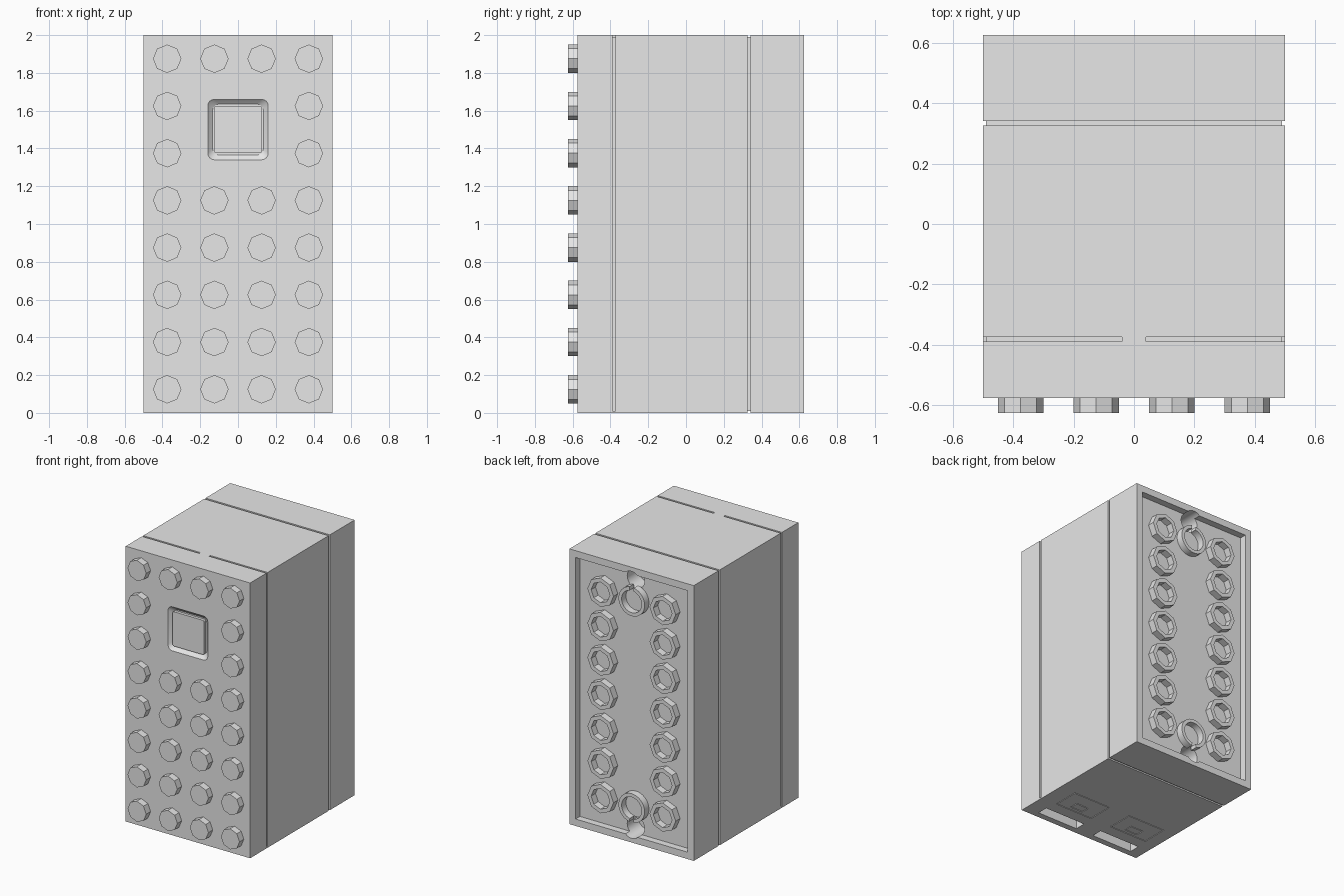
import bpy, bmesh
from math import cos, sin, pi
from mathutils import Matrix, Vector

if "Cube" in bpy.data.objects:
    bpy.data.objects.remove(bpy.data.objects["Cube"])

grey = bpy.data.materials.new("light_grey")
grey.use_nodes = True
grey.diffuse_color = (0.8, 0.8, 0.8, 1)
grey.node_tree.nodes["Principled BSDF"].inputs["Base Color"].default_value = (0.8, 0.8, 0.8, 1)

FRONT, BACK, FLOOR = -0.575, 0.625, 0.575


def finish(name, bm):
    bmesh.ops.recalc_face_normals(bm, faces=bm.faces)
    mesh = bpy.data.meshes.new(name)
    bm.to_mesh(mesh)
    bm.free()
    mesh.materials.append(grey)
    obj = bpy.data.objects.new(name, mesh)
    bpy.context.collection.objects.link(obj)
    return obj


def box(name, x, y, z):
    """Box from (low, high) pairs on each axis."""
    spans = (x, y, z)
    bm = bmesh.new()
    bmesh.ops.create_cube(bm, size=1)
    for v in bm.verts:
        v.co = Vector([s[0] if c < 0 else s[1] for c, s in zip(v.co, spans)])
    return finish(name, bm)


def cylinder(name, x, z, radius, y, sides):
    bm = bmesh.new()
    bmesh.ops.create_cone(bm, cap_ends=True, segments=sides, radius1=radius,
                          radius2=radius, depth=y[1] - y[0])
    bmesh.ops.transform(bm, verts=bm.verts, matrix=Matrix.Translation(
        (x, sum(y) / 2, z)) @ Matrix.Rotation(pi / 2, 4, 'X'))
    return finish(name, bm)


def tube(name, x, z, outer, inner, sides, start=0.0, gap=0.0):
    """Hollow post standing on the back floor, with an optional slit."""
    bm = bmesh.new()
    loops = []
    for i in range(sides + (1 if gap else 0)):
        a = start + gap / 2 + (2 * pi - gap) * i / sides
        loops.append([bm.verts.new((x + r * cos(a), y, z + r * sin(a)))
                      for r, y in ((outer, FLOOR), (outer, BACK), (inner, BACK), (inner, FLOOR))])
    pairs = list(zip(loops, loops[1:]))
    if gap:
        bm.faces.new(loops[0])
        bm.faces.new(loops[-1])
    else:
        pairs.append((loops[-1], loops[0]))
    for a, b in pairs:
        for k in range(4):
            j = (k + 1) % 4
            bm.faces.new((a[k], a[j], b[j], b[k]))
    return finish(name, bm)


def rounded_pan(name, z, levels, corner):
    """Rounded square sections, given as (y, half width), lofted together."""
    bm = bmesh.new()
    loops = []
    for y, half in levels:
        c = half - corner
        loop = []
        for q in range(4):
            mid = q * pi / 2 + pi / 4
            cx, cz = c * (1 if cos(mid) > 0 else -1), c * (1 if sin(mid) > 0 else -1)
            for s in range(5):
                a = q * pi / 2 + s * pi / 8
                loop.append(bm.verts.new((cx + corner * cos(a), y, z + cz + corner * sin(a))))
        loops.append(loop)
    for a, b in zip(loops, loops[1:]):
        for i in range(len(a)):
            j = (i + 1) % len(a)
            bm.faces.new((a[i], a[j], b[j], b[i]))
    bm.faces.new(loops[0])
    bm.faces.new(loops[-1])
    return finish(name, bm)


def cut(target, cutter):
    mod = target.modifiers.new("cut", 'BOOLEAN')
    mod.operation, mod.solver, mod.object = 'DIFFERENCE', 'EXACT', cutter
    bpy.context.view_layer.update()
    mesh = bpy.data.meshes.new_from_object(
        target.evaluated_get(bpy.context.evaluated_depsgraph_get()))
    target.modifiers.clear()
    target.data = mesh
    bpy.data.objects.remove(cutter)


def smooth(obj):
    for o in bpy.context.selected_objects:
        o.select_set(False)
    obj.select_set(True)
    bpy.context.view_layer.objects.active = obj
    bpy.ops.object.shade_smooth_by_angle(angle=0.5)


# Main body
body = box("body", (-0.5, 0.5), (FRONT, BACK), (0, 2))

# Seam grooves around the case
rear, fore = (0.326, 0.341), (-0.388, -0.374)
for s in (-1, 1):
    side = sorted((s * 0.49, s * 0.6))
    cut(body, box("cutter", side, rear, (-1, 3)))
    cut(body, box("cutter", side, fore, (0.01, 3)))
    cut(body, box("cutter", sorted((s * 0.04, s * 0.6)), fore, (1.99, 3)))
for z in ((1.99, 3), (-1, 0.01)):
    cut(body, box("cutter", (-1, 1), rear, z))

# Hollow back and the round notches in its rim
cut(body, box("cutter", (-0.45, 0.45), (FLOOR, 1), (0.05, 1.95)))
for z in (0.1, 1.9):
    cut(body, cylinder("cutter", 0, z, 0.07, (0.45, 0.7), 32))

# Slots and shallow door outlines underneath
for x in (0.225, -0.25):
    cut(body, box("cutter", (x - 0.165, x + 0.165), (-0.53, -0.45), (-0.1, 0.1)))
    for half, low, high in ((0.15, -0.36, -0.17), (0.05, -0.33, -0.27)):
        w = 0.004
        for y in (low, high):
            cut(body, box("cutter", (x - half, x + half), (y - w, y + w), (-0.1, w)))
        for e in (x - half, x + half):
            cut(body, box("cutter", (e - w, e + w), (low, high), (-0.1, w)))

# Sloped moat around the front button
cut(body, rounded_pan("cutter", 1.5, ((FRONT - 0.01, 0.165), (FRONT, 0.16),
                                      (FRONT + 0.012, 0.15), (FRONT + 0.025, 0.135)), 0.035))
smooth(body)
rounded_pan("front_button", 1.5, ((FRONT + 0.004, 0.125), (FRONT + 0.03, 0.125)), 0.008)

# Front studs, leaving room for the button
for row in range(8):
    for col in range(4):
        if row in (5, 6) and col in (1, 2):
            continue
        cylinder("front_stud", -0.375 + col * 0.25, 0.125 + row * 0.25, 0.075,
                 (-0.625, FRONT), 8)

# Octagonal tubes at the back
for row in range(7):
    for x in (-0.25, 0.25):
        tube("back_tube", x, 0.25 + row * 0.25, 0.105, 0.075, 8)

# Slit round collars at the back
for z, start in ((0.25, -pi / 2), (1.75, pi / 2)):
    smooth(tube("screw_collar", 0, z, 0.105, 0.08, 32, start, 0.35))
